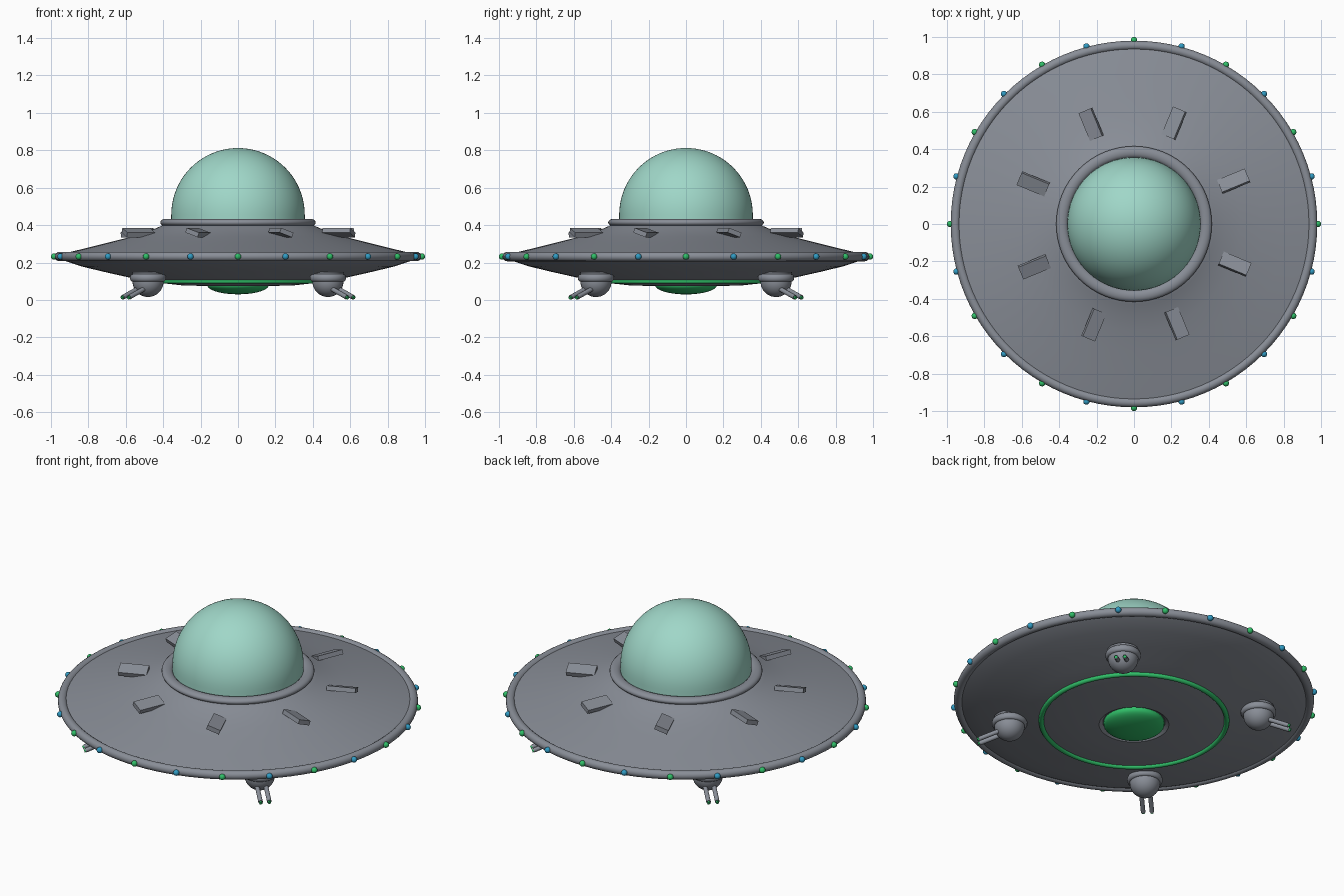
import bpy, bmesh, math
from mathutils import Matrix, Vector

if "Cube" in bpy.data.objects:
    bpy.data.objects.remove(bpy.data.objects["Cube"])


def material(name, rgb):
    m = bpy.data.materials.new(name)
    m.diffuse_color = (*rgb, 1)
    m.use_nodes = True
    m.node_tree.nodes["Principled BSDF"].inputs["Base Color"].default_value = m.diffuse_color
    return m


GREY = material("hull grey", (0.25, 0.27, 0.31))
TEAL = material("dome teal", (0.35, 0.68, 0.58))
GREEN = material("glow green", (0.03, 0.52, 0.14))
BLUE = material("light blue", (0.03, 0.33, 0.55))


def finish(name, bm, mat, matrix=None, angle=35):
    bmesh.ops.remove_doubles(bm, verts=bm.verts, dist=1e-5)
    bmesh.ops.recalc_face_normals(bm, faces=bm.faces)
    me = bpy.data.meshes.new(name)
    bm.to_mesh(me)
    bm.free()
    me.materials.append(mat)
    ob = bpy.data.objects.new(name, me)
    bpy.context.collection.objects.link(ob)
    if matrix is not None:
        ob.matrix_world = matrix
    bpy.ops.object.select_all(action='DESELECT')
    ob.select_set(True)
    bpy.context.view_layer.objects.active = ob
    bpy.ops.object.shade_smooth_by_angle(angle=math.radians(angle))
    return ob


def lathe(name, profile, mat, steps=96, matrix=None, closed=False):
    """Turn an (r, z) profile around the z axis."""
    bm = bmesh.new()
    vs = [bm.verts.new((r, 0, z)) for r, z in profile]
    es = [bm.edges.new(p) for p in zip(vs, vs[1:])]
    if closed:
        es.append(bm.edges.new((vs[-1], vs[0])))
    bmesh.ops.spin(bm, geom=vs + es, cent=(0, 0, 0), axis=(0, 0, 1),
                   angle=math.tau, steps=steps)
    return finish(name, bm, mat, matrix)


def arc(rx, rz, z, a0, a1, n, cx=0):
    """Points of an elliptical arc, angles in degrees."""
    out = []
    for i in range(n + 1):
        a = math.radians(a0 + (a1 - a0) * i / n)
        out.append((cx + rx * math.cos(a), z + rz * math.sin(a)))
    return out


def ring(name, major, rx, rz, z, mat):
    lathe(name, arc(rx, rz, z, 0, 360, 16, major)[:-1], mat, closed=True)


def copy(ob, matrix, name):
    c = ob.copy()
    c.name = name
    bpy.context.collection.objects.link(c)
    c.matrix_world = matrix


def polar(deg, r, z):
    return Matrix.Rotation(math.radians(deg), 4, 'Z') @ Matrix.Translation((r, 0, z))


# Saucer body with a shallow recess underneath
lathe("hull", [(0, .41), (.38, .41), (.43, .387), (.49, .363), (.57, .338), (.68, .31),
               (.8, .28), (.9, .256), (.95, .243), (.95, .222), (.92, .207), (.84, .18),
               (.72, .151), (.6, .124), (.5, .102), (.4, .089), (.3, .078), (.19, .075),
               (.17, .09), (0, .09)], GREY)
ring("rim", .955, .025, .025, .232, GREY)

# Cockpit dome and its collar
lathe("dome", [(.357, .4)] + arc(.357, .357, .455, 0, 90, 20)[:-1] + [(0, .812)], TEAL)
ring("dome_collar", .385, .031, .02, .414, GREY)

# Glowing underside
ring("underside_ring", .505, .014, .014, .101, GREEN)
lathe("underside_lamp", [(0, .03)] + arc(.165, .05, .08, -90, 0, 10)[1:] + [(.165, .092)], GREEN)

# Rim lights in alternating colours
lamps = {}
for i in range(24):
    mat, word = ((GREEN, "green"), (BLUE, "blue"))[i % 2]
    place = polar(i * 15, .983, .232)
    if word not in lamps:
        bm = bmesh.new()
        bmesh.ops.create_uvsphere(bm, u_segments=16, v_segments=10, radius=.017)
        lamps[word] = finish(word + "_rim_light", bm, mat, place, 60)
    else:
        copy(lamps[word], place, word + "_rim_light")

# Eight rolled fins, one long edge sunk into the hull
for i in range(8):
    bm = bmesh.new()
    bmesh.ops.create_cube(bm, size=1)
    bmesh.ops.scale(bm, vec=(.16, .075, .026), verts=bm.verts)
    place = polar(22.5 + 45 * i, .58, .36) @ Matrix.Translation((0, .008, 0)) \
        @ Matrix.Rotation(math.radians(-20), 4, 'X')
    finish("fin", bm, GREY, place, 30)


def rod(name, start, end, radius, mat, matrix):
    a, b = Vector(start), Vector(end)
    bm = bmesh.new()
    turn = (b - a).to_track_quat('Z', 'Y').to_matrix().to_4x4()
    bmesh.ops.create_cone(bm, cap_ends=True, segments=16, radius1=radius, radius2=radius,
                          depth=(b - a).length,
                          matrix=Matrix.Translation((a + b) / 2) @ turn)
    finish(name, bm, mat, matrix)


# Four turrets, each with two barrels and glowing tips
for k in range(4):
    place = polar(45 + 90 * k, .68, 0)
    lathe("turret_collar", [(0, .15), (.085, .15)] + arc(.014, .02, .118, 90, -90, 8, .083)
          + [(0, .098)], GREY, 32, place)
    lathe("turret_ball", [(.083, .11)] + arc(.083, .083, .099, 0, -90, 10)[:-1] + [(0, .016)],
          GREY, 32, place)
    for s in (-.024, .024):
        rod("barrel", (.03, s, .069), (.166, s, .0145), .0125, GREY, place)
        rod("barrel_tip", (.16, s, .0168), (.174, s, .0112), .009, GREEN, place)
